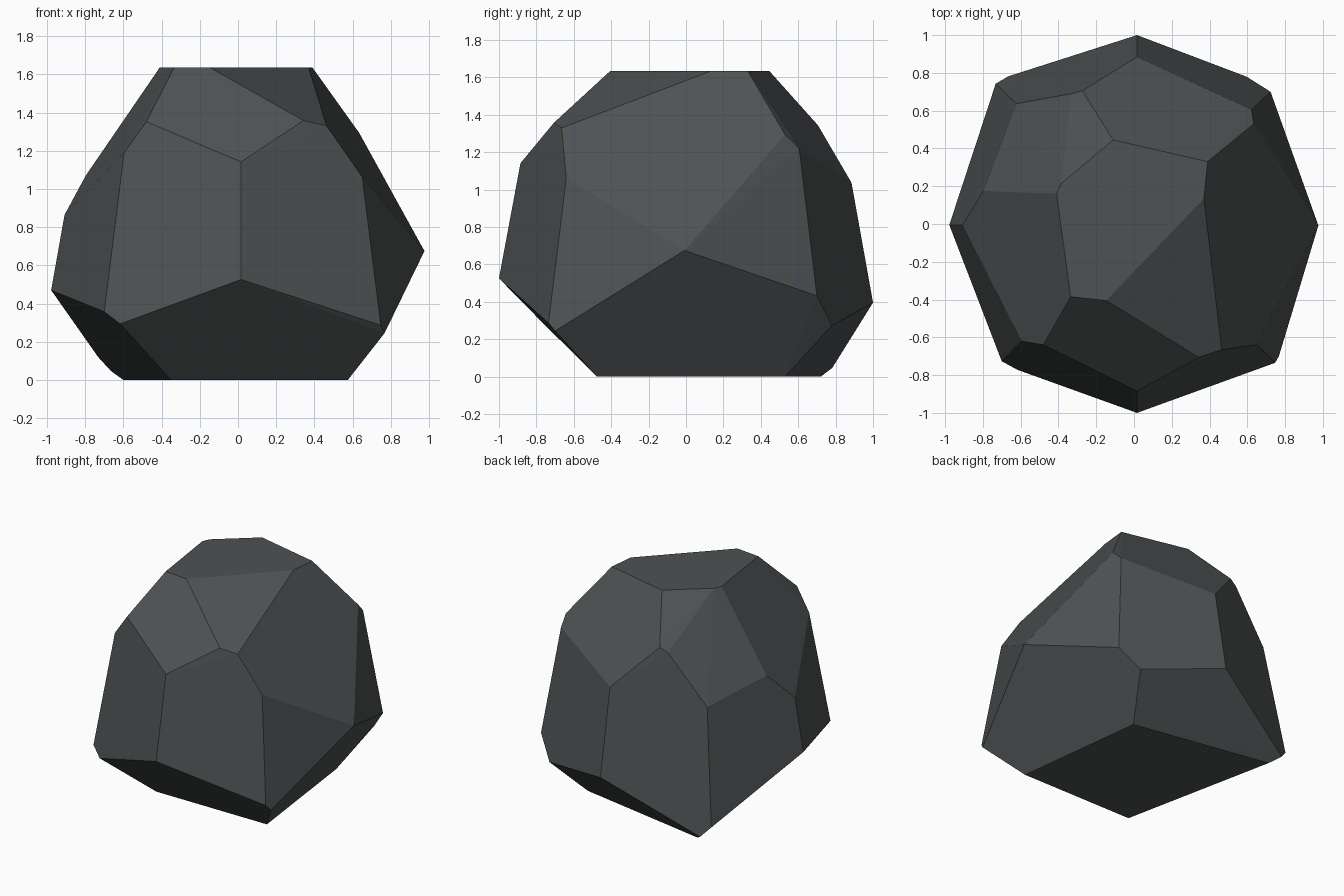
import bpy, bmesh, math

# Corner rings of the faceted boulder, from top to bottom
TOP = 1.635
crown = [(-0.335, -0.385), (-0.147, -0.405), (0.37, 0.135), (0.39, 0.33),
         (-0.11, 0.445), (-0.385, 0.215), (-0.41, 0.16)]
shoulder = [(0.016, -0.885, 1.142), (0.343, -0.706, 1.358), (0.464, -0.665, 1.33),
            (0.65, -0.64, 1.064), (0.634, 0.53, 1.294), (0.622, 0.605, 1.22),
            (0.016, 0.885, 1.037), (-0.274, 0.705, 1.345), (-0.332, 0.69, 1.315),
            (-0.623, 0.637, 0.96), (-0.797, 0.175, 1.07), (-0.908, -0.005, 0.864),
            (-0.596, -0.62, 1.19), (-0.48, -0.64, 1.352)]
girdle = [(0.016, -1.0, 0.526), (0.747, -0.735, 0.287), (0.767, -0.70, 0.245),
          (0.976, -0.008, 0.675), (0.723, 0.70, 0.433), (0.596, 0.78, 0.273),
          (0.016, 1.0, 0.396), (-0.665, 0.782, 0.047), (-0.732, 0.743, 0.12),
          (-0.978, -0.005, 0.47), (-0.70, -0.727, 0.357), (-0.617, -0.772, 0.294)]
base = [(0.575, -0.476), (0.45, 0.53), (-0.60, 0.72), (-0.35, -0.476)]

points = ([(x, y, TOP) for x, y in crown] + shoulder + girdle
          + [(x, y, 0.0) for x, y in base])

# Boulder: hull around the corners, with flat facets merged
bm = bmesh.new()
for p in points:
    bm.verts.new(p)
bmesh.ops.convex_hull(bm, input=bm.verts[:])
bmesh.ops.dissolve_limit(bm, angle_limit=math.radians(2.0),
                         verts=bm.verts[:], edges=bm.edges[:])
bmesh.ops.recalc_face_normals(bm, faces=bm.faces[:])
mesh = bpy.data.meshes.new("boulder")
bm.to_mesh(mesh)
bm.free()

# Dark stone colour
stone = bpy.data.materials.new("dark grey stone")
stone.diffuse_color = (0.075, 0.084, 0.085, 1.0)
mesh.materials.append(stone)

boulder = bpy.data.objects.new("boulder", mesh)
bpy.context.collection.objects.link(boulder)
